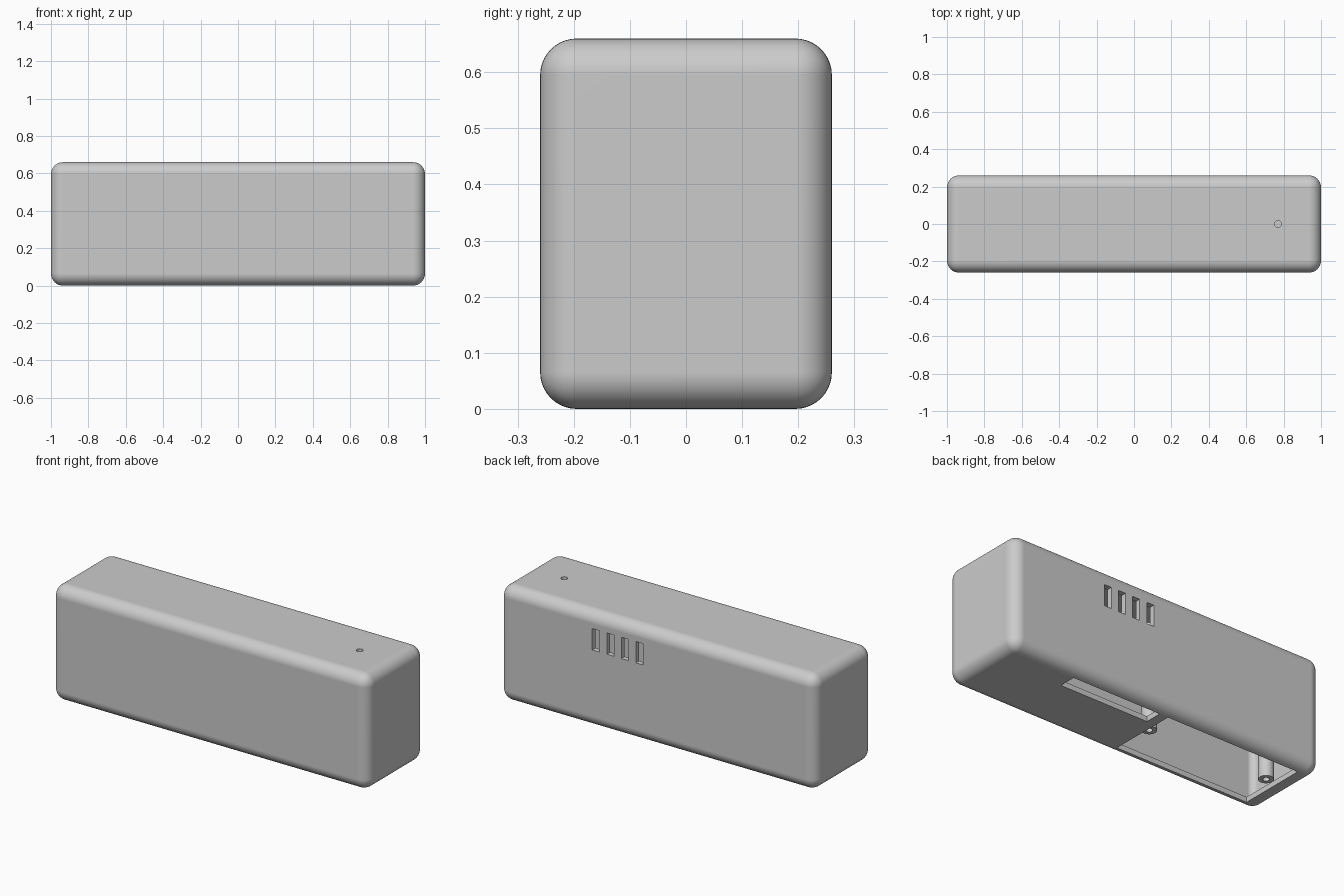
import bpy
import bmesh
from mathutils import Matrix, Vector

if "Cube" in bpy.data.objects:
    bpy.data.objects.remove(bpy.data.objects["Cube"], do_unlink=True)

grey = bpy.data.materials.new("light grey plastic")
grey.use_nodes = True
grey.diffuse_color = (0.6, 0.6, 0.6, 1)
grey.node_tree.nodes["Principled BSDF"].inputs["Base Color"].default_value = (0.6, 0.6, 0.6, 1)

LENGTH, DEPTH, HEIGHT = 2.0, 0.52, 0.66
WALL, RADIUS = 0.03, 0.065


def finish(name, bm):
    mesh = bpy.data.meshes.new(name)
    bm.to_mesh(mesh)
    bm.free()
    mesh.materials.append(grey)
    obj = bpy.data.objects.new(name, mesh)
    bpy.context.scene.collection.objects.link(obj)
    return obj


def box(name, low, high, radius=0):
    """Box between two corners, with optional rounded edges."""
    low, high = Vector(low), Vector(high)
    bm = bmesh.new()
    place = Matrix.Translation((low + high) / 2) @ Matrix.Diagonal((*(high - low), 1))
    bmesh.ops.create_cube(bm, size=1, matrix=place)
    if radius:
        bmesh.ops.bevel(bm, geom=bm.edges[:], offset=radius, segments=10,
                        profile=0.5, affect='EDGES')
    return finish(name, bm)


def cylinder(name, x, y, radius, z_low, z_high):
    bm = bmesh.new()
    bmesh.ops.create_cone(bm, cap_ends=True, segments=32, radius1=radius, radius2=radius,
                          depth=z_high - z_low,
                          matrix=Matrix.Translation((x, y, (z_low + z_high) / 2)))
    return finish(name, bm)


def activate(obj):
    bpy.ops.object.select_all(action='DESELECT')
    obj.select_set(True)
    bpy.context.view_layer.objects.active = obj


def cut(target, cutter):
    """Subtract the cutter from the target, then discard the cutter."""
    cutter.hide_render = True
    activate(target)
    mod = target.modifiers.new("cut", 'BOOLEAN')
    mod.operation, mod.solver, mod.object = 'DIFFERENCE', 'EXACT', cutter
    bpy.ops.object.modifier_apply(modifier=mod.name)
    bpy.data.objects.remove(cutter, do_unlink=True)


def smooth(obj):
    activate(obj)
    bpy.ops.object.shade_smooth_by_angle(angle=0.6)
    mod = obj.modifiers.new("even normals", 'WEIGHTED_NORMAL')
    mod.keep_sharp = True


# Hollow rounded housing
hx, hy = LENGTH / 2, DEPTH / 2
housing = box("housing", (-hx, -hy, 0), (hx, hy, HEIGHT), RADIUS)
cut(housing, box("cavity", (WALL - hx, WALL - hy, WALL),
                 (hx - WALL, hy - WALL, HEIGHT - WALL), RADIUS - WALL))

# Large compartment opening and narrow slot in the underside
cut(housing, box("compartment_opening", (-0.9, -0.198, -0.1), (-0.055, 0.198, 0.1)))
cut(housing, box("bottom_slot", (0, 0.1, -0.1), (0.56, 0.198, 0.1)))

# Row of four vents in the back
for i in range(4):
    x = 0.25 + (i - 1.5) * 0.092
    cut(housing, box("vent", (x - 0.023, 0.2, 0.445), (x + 0.023, 0.3, 0.567)))

# Small round hole in the top
cut(housing, cylinder("top_hole", 0.77, 0, 0.018, 0.55, 0.75))
smooth(housing)

# Screw posts inside the compartment
for side, x in (("left", -0.099), ("right", -0.861)):
    post = cylinder(side + "_screw_post", x, 0, 0.04, WALL, HEIGHT - WALL + 0.005)
    cut(post, cylinder("screw_hole", x, 0, 0.017, -0.1, 0.3))
    smooth(post)
